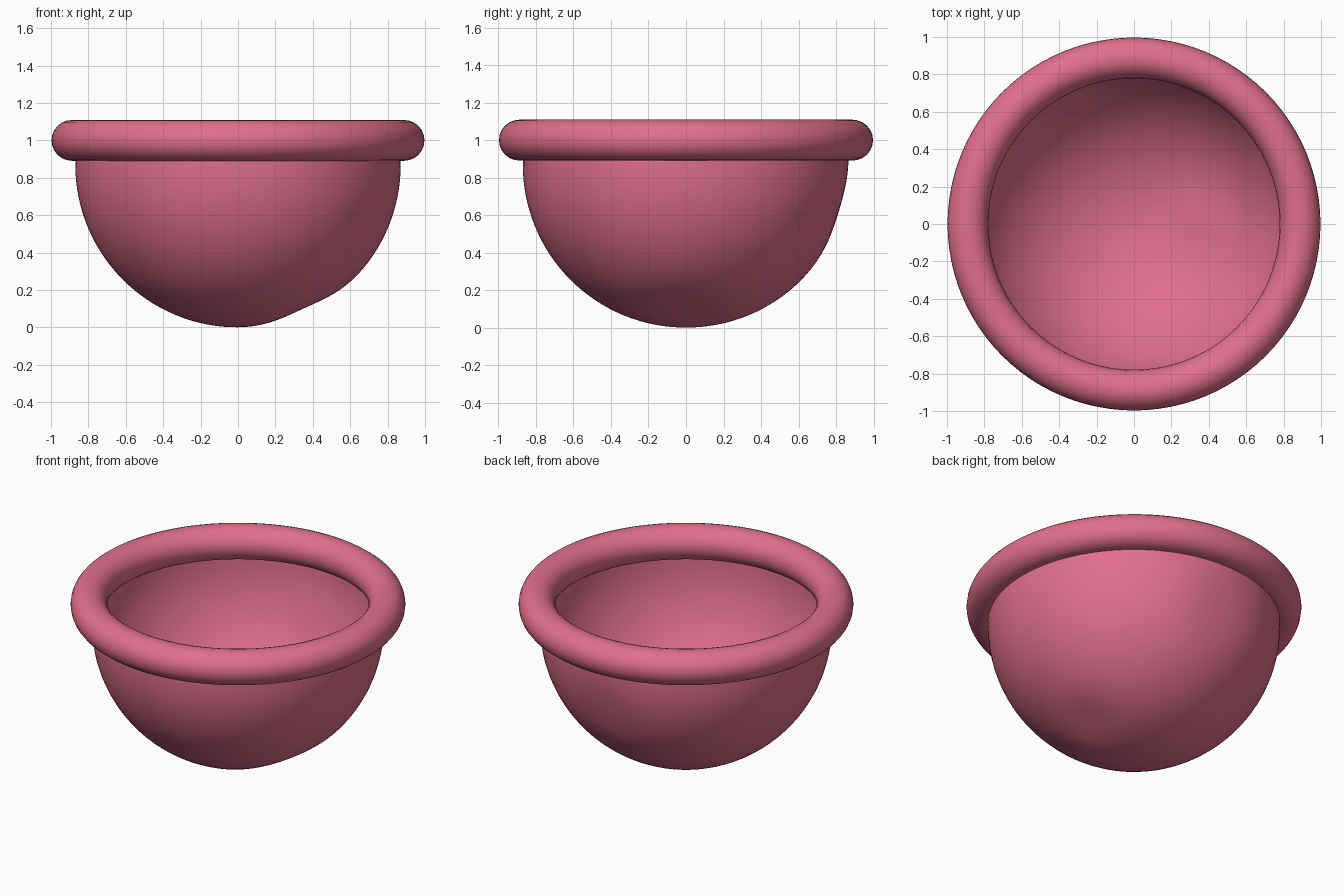
import bpy, bmesh, math
from mathutils import Vector

if "Cube" in bpy.data.objects:
    bpy.data.objects.remove(bpy.data.objects["Cube"])

mat = bpy.data.materials.new("rose_clay")
mat.diffuse_color = (0.75, 0.16, 0.27, 1)
mat.use_nodes = True
mat.node_tree.nodes["Principled BSDF"].inputs["Base Color"].default_value = mat.diffuse_color

R, SEG, RINGS = 0.87, 96, 32
# shallow dents in the hand-formed wall: centre, width, depth
DENTS = [(Vector((0.36, 0.0, 0.08)), 0.20, 0.025),
         (Vector((0.0, 0.83, 0.62)), 0.22, 0.018)]
CENTRE = Vector((0, 0, R))


def dent(p):
    q = p.copy()
    for c, w, d in DENTS:
        q += (CENTRE - p).normalized() * d * math.exp(-((p - c).length / w) ** 2)
    return q


def finish(name, bm):
    for f in bm.faces:
        f.smooth = True
    me = bpy.data.meshes.new(name)
    bm.to_mesh(me)
    bm.free()
    me.materials.append(mat)
    ob = bpy.data.objects.new(name, me)
    bpy.context.collection.objects.link(ob)
    return ob


def lathe(name, profile, closed=False, shape=lambda p: p):
    bm = bmesh.new()
    vs = [bm.verts.new((r, 0, z)) for r, z in profile]
    es = [bm.edges.new(pair) for pair in zip(vs, vs[1:])]
    if closed:
        es.append(bm.edges.new((vs[-1], vs[0])))
    bmesh.ops.spin(bm, geom=vs + es, axis=(0, 0, 1), cent=(0, 0, 0),
                   angle=math.tau, steps=SEG, use_merge=True)
    bmesh.ops.remove_doubles(bm, verts=bm.verts, dist=1e-5)
    for v in bm.verts:
        v.co = shape(v.co)
    bmesh.ops.recalc_face_normals(bm, faces=bm.faces)
    return finish(name, bm)


# thin round bowl with a short upright lip hidden in the rim
arc = [(R * math.sin(i / RINGS * math.pi / 2), R - R * math.cos(i / RINGS * math.pi / 2))
       for i in range(RINGS + 1)]
bowl = lathe("bowl", arc + [(R, 0.98)], shape=dent)

# rolled rim
T = 0.109
ring = [(0.888 + T * math.cos(i / 24 * math.tau), 1.0 + T * math.sin(i / 24 * math.tau))
        for i in range(24)]
rim = lathe("rim", ring, closed=True)
